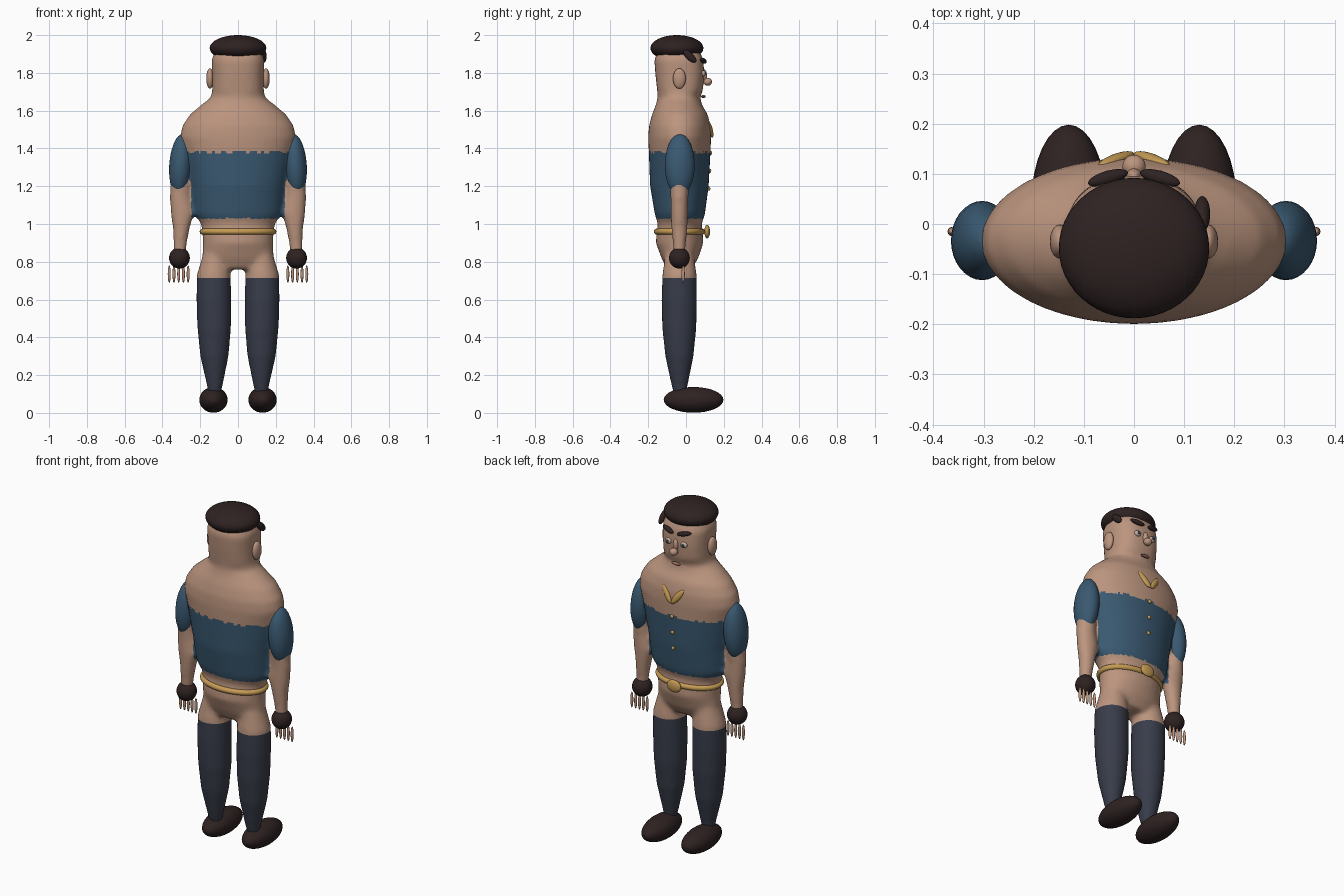
import bpy, bmesh, math
from mathutils import Matrix, Vector, Euler

cube = bpy.data.objects.get("Cube")
if cube:
    bpy.data.objects.remove(cube, do_unlink=True)


def make_material(name, r, g, b):
    mat = bpy.data.materials.new(name)
    mat.use_nodes = True
    mat.diffuse_color = (r, g, b, 1)
    mat.node_tree.nodes["Principled BSDF"].inputs["Base Color"].default_value = (r, g, b, 1)
    return mat


skin = make_material("skin", .50, .30, .21)
blue = make_material("shirt blue", .042, .10, .165)
navy = make_material("trouser navy", .04, .046, .068)
brown = make_material("dark brown", .028, .016, .016)
gold = make_material("gold", .56, .33, .09)
eye_white = make_material("eye beige", .55, .42, .34)
iris_blue = make_material("iris blue", .02, .05, .10)
lip = make_material("lip", .30, .14, .10)


def finish(bm, name, materials):
    mesh = bpy.data.meshes.new(name)
    bm.to_mesh(mesh)
    bm.free()
    for mat in materials:
        mesh.materials.append(mat)
    mesh.shade_smooth()
    obj = bpy.data.objects.new(name, mesh)
    bpy.context.collection.objects.link(obj)
    return obj


def add_ellipsoid(bm, centre, size, turn=(0, 0, 0), segments=32):
    matrix = (Matrix.Translation(centre) @ Euler(turn).to_matrix().to_4x4()
              @ Matrix.Diagonal((*size, 1)))
    bmesh.ops.create_uvsphere(bm, u_segments=segments, v_segments=segments // 2,
                              radius=1, matrix=matrix)


def ellipsoid(name, mat, centre, size, turn=(0, 0, 0), segments=32):
    bm = bmesh.new()
    add_ellipsoid(bm, centre, size, turn, segments)
    return finish(bm, name, [mat])


def pair(name, mat, centre, size, turn=(0, 0, 0), segments=32):
    """The same ellipsoid on both sides, mirrored across x."""
    for side, s in (("left", 1), ("right", -1)):
        ellipsoid(side + "_" + name, mat, (centre[0] * s, centre[1], centre[2]), size,
                  (turn[0], turn[1] * s, turn[2] * s), segments)


def add_loft(bm, rings, side=1, count=40):
    """Closed tube through rings of (z, centre x, half width, back y, front y)."""
    loops = []
    for z, cx, hx, back, front in rings:
        power = .82 if z > 1.69 else 1
        loop = []
        for i in range(count):
            a = math.tau * i / count
            c, s = math.cos(a), math.sin(a)
            x = math.copysign(abs(c) ** power, c) * hx
            y = math.copysign(abs(s) ** power, s) * (front - back) / 2
            loop.append(bm.verts.new((side * cx + x, (front + back) / 2 + y, z)))
        loops.append(loop)
    for low, high in zip(loops, loops[1:]):
        for i in range(count):
            j = (i + 1) % count
            bm.faces.new((low[i], low[j], high[j], high[i]))
    bm.faces.new(loops[0][::-1])
    bm.faces.new(loops[-1])


# Body: torso, head, arms and legs fused into one smooth skin
TRUNK = [
    (.76, 0, .17, -.10, .03), (.82, 0, .19, -.13, .065), (.90, 0, .185, -.16, .092),
    (.96, 0, .19, -.155, .088), (1.0, 0, .195, -.148, .083), (1.05, 0, .23, -.165, .10),
    (1.2, 0, .248, -.19, .12), (1.38, 0, .285, -.197, .13), (1.46, 0, .307, -.2, .133),
    (1.52, 0, .295, -.196, .13), (1.58, 0, .255, -.18, .115), (1.63, 0, .195, -.16, .085),
    (1.67, 0, .143, -.15, .075), (1.71, 0, .136, -.153, .09), (1.79, 0, .137, -.162, .097),
    (1.87, 0, .14, -.168, .092), (1.94, 0, .11, -.14, .06)]
LEG = [
    (.08, .125, .03, -.06, 0), (.15, .123, .043, -.078, .01), (.3, .125, .075, -.11, .04),
    (.45, .126, .089, -.126, .055), (.6, .128, .092, -.13, .058), (.73, .128, .09, -.125, .057),
    (.84, .12, .065, -.11, .04)]
ARM = [
    (.82, .31, .03, -.065, -.005), (.9, .306, .036, -.07, 0), (.98, .3, .045, -.078, .008),
    (1.06, .294, .063, -.082, .012), (1.14, .305, .056, -.082, .012),
    (1.28, .305, .05, -.09, .02), (1.42, .28, .04, -.08, .01)]

bm = bmesh.new()
add_loft(bm, TRUNK)
for side in (1, -1):
    add_loft(bm, LEG, side)
    add_loft(bm, ARM, side)
body = finish(bm, "body", [])
remesh = body.modifiers.new("fuse", 'REMESH')
remesh.mode = 'VOXEL'
remesh.voxel_size = .012
smooth = body.modifiers.new("soften", 'SMOOTH')
smooth.factor = .5
smooth.iterations = 8
graph = bpy.context.evaluated_depsgraph_get()
fused = bpy.data.meshes.new_from_object(body.evaluated_get(graph))
body.modifiers.clear()
body.data = fused
fused.materials.clear()
for mat in (skin, blue, navy):
    fused.materials.append(mat)
# Shirt band and trousers follow height
for face in fused.polygons:
    x, y, z = face.center
    if z < .715:
        face.material_index = 2
    elif 1.03 < z < 1.38 and abs(x) < .247 + max(0, z - 1.2) * .3:
        face.material_index = 1
    else:
        face.material_index = 0
fused.shade_smooth()

# Sleeves, hands, shoes
pair("sleeve", blue, (.303, -.033, 1.312), (.061, .079, .165), (0, -.07, 0))
pair("hand", brown, (.31, -.035, .82), (.055, .055, .056))
pair("shoe", brown, (.13, .04, .069), (.075, .158, .068))
for side, s in (("left", 1), ("right", -1)):
    bm = bmesh.new()
    for i in range(5):
        add_ellipsoid(bm, (s * (.264 + i * .025), -.015, .735), (.008, .009, .047), segments=12)
    finish(bm, side + "_fingers", [skin])

# Hair and its side lock
ellipsoid("hair", brown, (0, -.048, 1.931), (.15, .14, .069), segments=48)
ellipsoid("hair_lock", brown, (.136, .02, 1.888), (.016, .045, .02), (-.75, 0, 0))

# Face
pair("ear", skin, (.148, -.035, 1.77), (.02, .034, .054))
pair("eyebrow", brown, (.052, .092, 1.864), (.042, .014, .013), (0, -.2, -.28))
pair("eye", eye_white, (.05, .09, 1.797), (.02, .014, .017))
pair("iris", iris_blue, (.05, .102, 1.797), (.009, .005, .009), segments=16)
ellipsoid("nose_bridge", skin, (0, .095, 1.785), (.016, .016, .035))
ellipsoid("nose", skin, (0, .115, 1.753), (.023, .023, .021))
ellipsoid("mouth", lip, (0, .092, 1.675), (.028, .012, .008))

# Collar leaves and buttons
pair("collar_leaf", gold, (.036, .128, 1.502), (.018, .012, .056), (.1, .68, -.2))
for i in range(3):
    ellipsoid("button_%d" % (i + 1), gold, (0, .131 - i * .005, 1.377 - i * .095),
              (.011, .008, .011), segments=16)

# Belt ring swept around the waist, with a buckle
bm = bmesh.new()
grid = []
for i in range(64):
    a = math.tau * i / 64
    out = Vector((math.cos(a), math.sin(a), 0))
    centre = Vector((out.x * .187, out.y * .12 - .035, .96))
    grid.append([bm.verts.new(centre + out * math.cos(b) * .016 + Vector((0, 0, math.sin(b) * .016)))
                 for b in (math.tau * k / 12 for k in range(12))])
for i in range(64):
    for k in range(12):
        n, m = (i + 1) % 64, (k + 1) % 12
        bm.faces.new((grid[i][k], grid[n][k], grid[n][m], grid[i][m]))
finish(bm, "belt", [gold])
ellipsoid("buckle", gold, (0, .112, .96), (.045, .015, .036))
